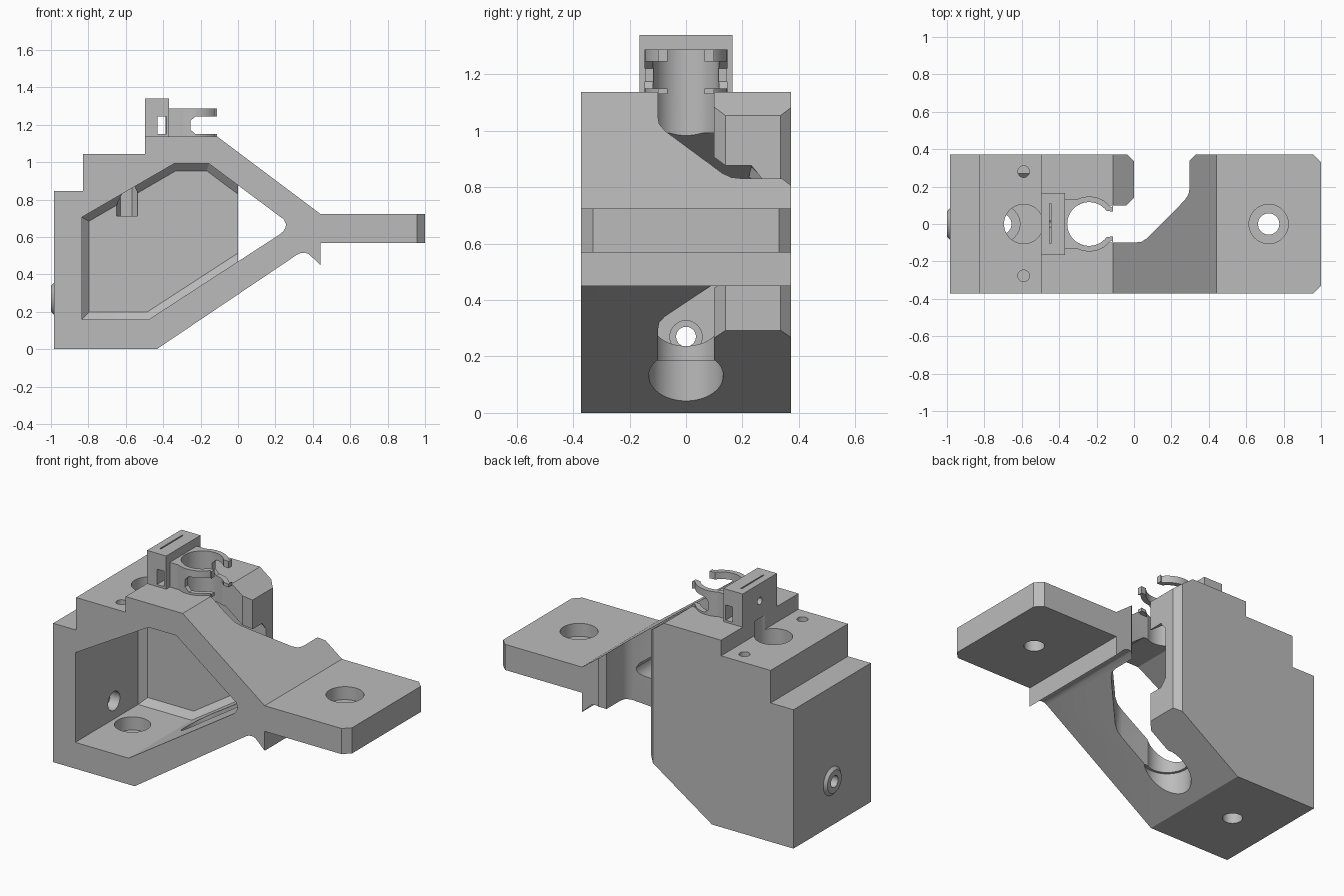
import bpy, bmesh, math
from mathutils import Vector, Matrix

if "Cube" in bpy.data.objects:
    bpy.data.objects.remove(bpy.data.objects["Cube"])

grey = bpy.data.materials.new("grey_plastic")
grey.diffuse_color = (0.5, 0.5, 0.5, 1)
grey.use_nodes = True
grey.node_tree.nodes["Principled BSDF"].inputs["Base Color"].default_value = grey.diffuse_color


def finish(name, bm):
    bmesh.ops.recalc_face_normals(bm, faces=bm.faces[:])
    me = bpy.data.meshes.new(name)
    bm.to_mesh(me)
    bm.free()
    me.materials.append(grey)
    ob = bpy.data.objects.new(name, me)
    bpy.context.collection.objects.link(ob)
    return ob


def loft(name, rings):
    """Closed solid through rings of 3D points."""
    bm = bmesh.new()
    vs = [[bm.verts.new(p) for p in r] for r in rings]
    n = len(vs[0])
    for a, b in zip(vs, vs[1:]):
        for i in range(n):
            bm.faces.new((a[i], a[(i + 1) % n], b[(i + 1) % n], b[i]))
    bm.faces.new(vs[0])
    bm.faces.new(vs[-1])
    return finish(name, bm)


def prism_y(name, pts, y0, y1):
    return loft(name, [[(x, y, z) for x, z in pts] for y in (y0, y1)])


def prism_z(name, pts, z0, z1):
    return loft(name, [[(x, y, z) for x, y in pts] for z in (z0, z1)])


def box(name, x0, x1, y0, y1, z0, z1):
    return prism_z(name, [(x0, y0), (x1, y0), (x1, y1), (x0, y1)], z0, z1)


def cyl(name, x, y, z0, z1, r, n=48, turn=0.0):
    a = [turn + 2 * math.pi * i / n for i in range(n)]
    return prism_z(name, [(x + r * math.cos(t), y + r * math.sin(t)) for t in a], z0, z1)


def cone_x(name, x0, x1, z, r0, r1, n=48):
    a = [2 * math.pi * i / n for i in range(n)]
    return loft(name, [[(x, r * math.cos(t), z + r * math.sin(t)) for t in a]
                       for x, r in ((x0, r0), (x1, r1))])


def boolean(ob, cutters, op='DIFFERENCE'):
    for c in cutters:
        c.hide_render = True
        m = ob.modifiers.new("cut", 'BOOLEAN')
        m.operation, m.solver, m.object = op, 'EXACT', c
        bpy.context.view_layer.objects.active = ob
        bpy.ops.object.modifier_apply(modifier=m.name)
        bpy.data.objects.remove(c)


def smooth(ob):
    bpy.ops.object.select_all(action='DESELECT')
    ob.select_set(True)
    bpy.context.view_layer.objects.active = ob
    bpy.ops.object.shade_smooth_by_angle(angle=math.radians(25))


def inset(pts, d):
    """Miter inset of a counter-clockwise polygon."""
    out = []
    for i, p in enumerate(pts):
        p, a, b = Vector(p), Vector(pts[i - 1]), Vector(pts[(i + 1) % len(pts)])
        e, f = (p - a).normalized(), (b - p).normalized()
        n1, n2 = Vector((-e.y, e.x)), Vector((-f.y, f.x))
        out.append(tuple(p + (n1 + n2) * d / (1 + n1.dot(n2))))
    return out


# main body: side profile across the full depth
body = prism_y("bracket_body", [
    (-.984, 0), (-.435, 0), (.315, .505), (.335, .515), (.36, .516), (.38, .508),
    (.44, .45), (.44, .568), (1, .568), (1, .724), (.44, .724), (-.112, 1.138),
    (-.497, 1.138), (-.497, 1.043), (-.83, 1.043), (-.83, .845), (-.984, .845)], -.372, .372)

# front cavity with bevelled back edge
cav = [(-.835, .16), (-.476, .16), (.222, .613), (.242, .63), (.254, .65), (.257, .67),
       (.245, .694), (-.155, .992), (-.342, .992), (-.835, .706)]
small = inset(cav, .038)
cavity = loft("cavity_cutter", [[(x, -.5, z) for x, z in cav],
                                [(x, .232, z) for x, z in cav],
                                [(x, .27, z) for x, z in small]])
# open slot seen from above
slot = prism_z("slot_cutter", [
    (-.24, -.1), (0, -.1), (.04, -.095), (.072, -.075), (.272, .128), (.292, .16), (.298, .2),
    (.298, .34), (.358, .4), (-.065, .4), (0, .335), (0, .14), (-.04, .1), (-.24, .1)], -.2, 1.3)
cuts = [cavity, slot,
        cyl("bore", -.24, 0, -.2, 1.3, .117),
        cyl("bore_relief", -.24, 0, -.2, .185, .132),
        cyl("top_hole", -.59, 0, .5, 1.2, .105),
        cyl("floor_hole", -.71, 0, -.1, .3, .055),
        cyl("floor_counterbore", -.71, 0, .08, .3, .1),
        cyl("foot_hole", .72, 0, .5, .8, .057),
        cyl("foot_counterbore", .72, 0, .645, .8, .105),
        cone_x("side_hole", -1.1, -.7, .27, .035, .035),
        cone_x("side_counterbore", -.9, -.7, .27, .057, .057)]
# two screw holes with nut pockets
for y in (-.277, .28):
    cuts.append(cyl("screw_hole", -.59, y, .75, 1.2, .031, 32))
    cuts.append(cyl("nut_pocket", -.59, y, .712, .9, .061, 6, .15))
# bevelled foot corners
for s in (-1, 1):
    cuts.append(prism_z("corner", [(.92, s * .41), (1.04, s * .29), (1.04, s * .41)], .4, .9))
boolean(body, cuts)
smooth(body)

# tapered boss around the side hole
boss = cone_x("side_boss", -.975, -1.0, .27, .095, .068)
boolean(boss, [cone_x("boss_hole", -1.1, -.9, .27, .035, .035)])
smooth(boss)

# clamp block with strap window, slit and screw hole
block = box("clamp_block", -.497, -.368, -.165, .165, 1.13, 1.34)
boolean(block, [box("window", -.43, -.383, -.3, .3, 1.15, 1.243),
                box("slit", -.453, -.445, -.105, .11, 1.25, 1.4),
                cone_x("screw", -.6, -.42, 1.235, .022, .022, 24)])
smooth(block)

# round clip: open ring with outturned lips
CX, A0 = -.24, math.radians(37)
steps = 40
ang = [A0 + (2 * math.pi - 2 * A0) * i / steps for i in range(steps + 1)]
outer = [(CX + .147 * math.cos(t), .147 * math.sin(t)) for t in ang]
inner = [(CX + .117 * math.cos(t), .117 * math.sin(t)) for t in reversed(ang)]
lip_low = [(-.111, -.1), (-.111, -.066)]
lip_up = [(-.111, .066), (-.111, .1)]
clip = prism_z("round_clip", outer + lip_low + inner + lip_up, 1.13, 1.288)
web = box("clip_web", -.372, -.3, -.13, .13, 1.13, 1.288)
boolean(web, [cyl("web_bore", CX, 0, 1, 1.4, .118)])
boolean(clip, [prism_y("clip_gap", [(-.255, 1.175), (-.228, 1.15), (0, 1.15), (0, 1.245),
                                    (-.228, 1.245), (-.255, 1.22)], -.3, .3)])
for ob in (clip, web):
    smooth(ob)
